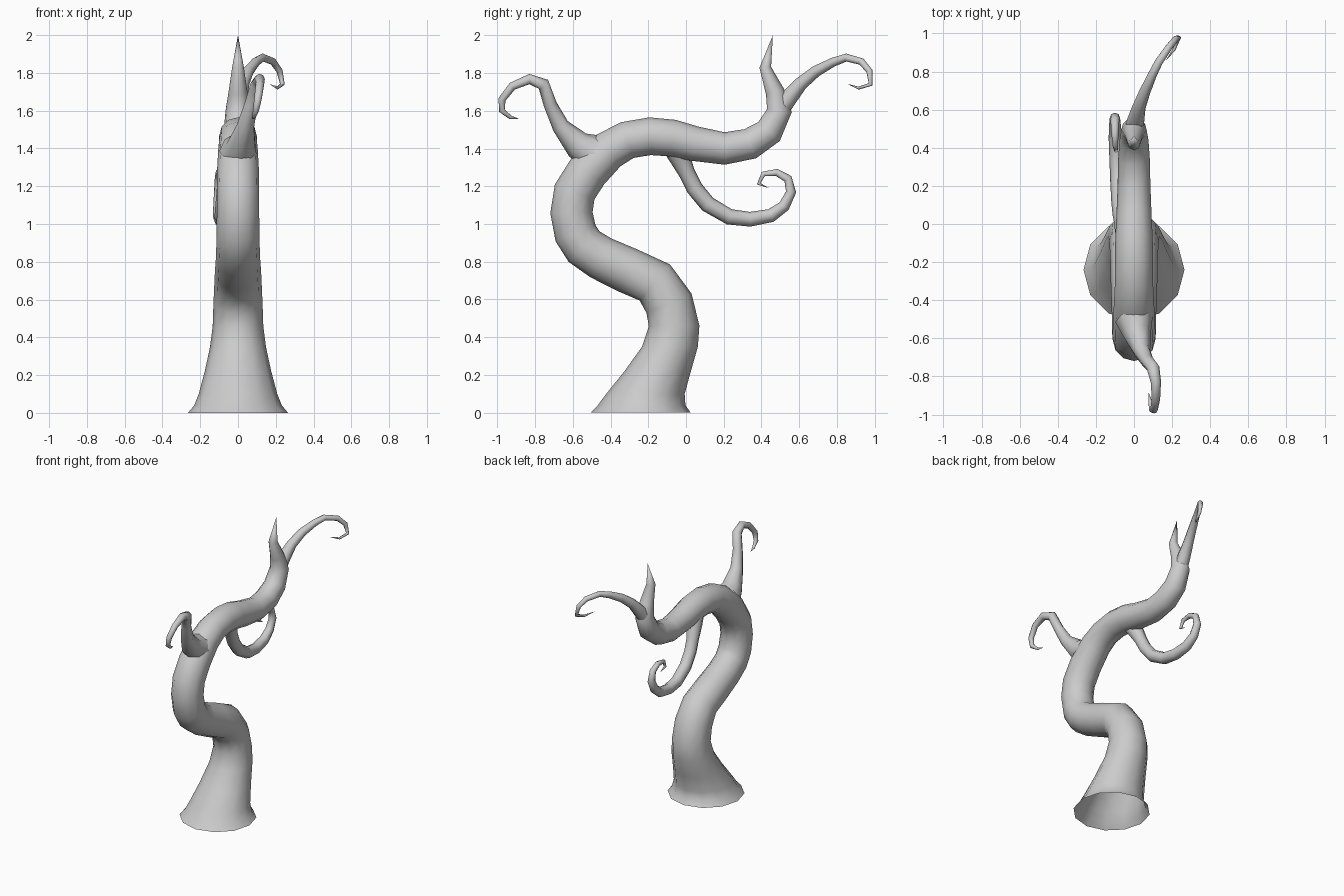
import bpy
import bmesh
import math
from mathutils import Vector

default_cube = bpy.data.objects.get("Cube")
if default_cube:
    bpy.data.objects.remove(default_cube, do_unlink=True)


def make_material(name, colour):
    material = bpy.data.materials.new(name)
    material.use_nodes = True
    material.diffuse_color = colour
    shader = material.node_tree.nodes["Principled BSDF"]
    shader.inputs["Base Color"].default_value = colour
    return material


bark_grey = make_material("bark grey", (0.6, 0.6, 0.6, 1))


def ring_direction(centres, index, flat_rings):
    """Direction a ring faces: straight up near the ground, else the bisector."""
    if index < flat_rings:
        return Vector((0, 0, 1))
    here = centres[index]
    before = centres[max(index - 1, 0)]
    after = centres[min(index + 1, len(centres) - 1)]
    return ((here - before).normalized() + (after - here).normalized()).normalized()


def tapered_tube(name, path, sides, flat_rings=0):
    """Sweep a round section along (x, y, z, radius) points, ending in a tip."""
    centres = [Vector(point[:3]) for point in path]
    bm = bmesh.new()
    rings = []
    for index, centre in enumerate(centres[:-1]):
        along = ring_direction(centres, index, flat_rings)
        side = Vector((1, 0, 0))
        side = (side - along * side.dot(along)).normalized()
        across = along.cross(side)
        radius = path[index][3]
        ring = []
        for step in range(sides):
            angle = math.tau * step / sides
            offset = side * math.cos(angle) + across * math.sin(angle)
            ring.append(bm.verts.new(centre + offset * radius))
        rings.append(ring)

    # Walls between neighbouring rings
    for lower, upper in zip(rings, rings[1:]):
        for step in range(sides):
            following = (step + 1) % sides
            bm.faces.new((lower[step], lower[following],
                          upper[following], upper[step]))

    # Pointed end
    tip = bm.verts.new(centres[-1])
    for step in range(sides):
        bm.faces.new((rings[-1][step], rings[-1][(step + 1) % sides], tip))

    for face in bm.faces:
        face.smooth = True
    mesh = bpy.data.meshes.new(name)
    bm.to_mesh(mesh)
    bm.free()
    mesh.materials.append(bark_grey)
    tube = bpy.data.objects.new(name, mesh)
    bpy.context.collection.objects.link(tube)
    return tube


# Trunk: flared open foot, S-shaped bends and a pointed top, all at x = 0
trunk_profile = [
    (-.24, 0, .265), (-.235, .04, .232), (-.215, .1, .208), (-.15, .22, .176),
    (-.085, .35, .148), (-.063, .46, .134), (-.09, .58, .13), (-.165, .69, .125),
    (-.31, .755, .122), (-.45, .82, .117), (-.54, .88, .115), (-.585, .95, .114),
    (-.607, 1.06, .112), (-.59, 1.17, .112), (-.52, 1.28, .111), (-.41, 1.39, .105),
    (-.31, 1.445, .1), (-.19, 1.465, .1), (-.07, 1.455, .098), (.05, 1.425, .092),
    (.205, 1.4, .086), (.34, 1.425, .083), (.44, 1.49, .076), (.495, 1.6, .066),
    (.472, 1.7, .05), (.42, 1.83, .031), (.46, 2, 0),
]
tapered_tube("trunk", [(0, y, z, r) for y, z, r in trunk_profile], 12, flat_rings=5)

# Front branch: wide collar, rising limb and a tip that curls down
tapered_tube("front_branch", [
    (0, -.5, 1.38, .1), (.015, -.575, 1.42, .075), (.04, -.665, 1.52, .046),
    (.07, -.72, 1.635, .035), (.1, -.755, 1.74, .034), (.115, -.83, 1.768, .027),
    (.115, -.92, 1.73, .022), (.105, -.975, 1.66, .02), (.095, -.975, 1.6, .016),
    (.085, -.93, 1.565, .01), (.075, -.88, 1.555, 0),
], 8)

# Hanging branch: drops under the arch, then spirals up at the back
tapered_tube("hanging_branch", [
    (-.03, -.06, 1.41, .065), (-.045, -.035, 1.355, .056), (-.06, .005, 1.27, .044),
    (-.068, .045, 1.19, .044), (-.075, .115, 1.105, .044), (-.083, .23, 1.038, .042),
    (-.09, .34, 1.025, .039), (-.097, .45, 1.045, .036), (-.1, .52, 1.095, .031),
    (-.1, .557, 1.17, .027), (-.1, .54, 1.24, .023), (-.1, .48, 1.273, .019),
    (-.098, .41, 1.265, .014), (-.095, .385, 1.213, .01), (-.09, .44, 1.19, 0),
], 8)

# Rear branch: leaves the upper trunk and hooks over to the left
tapered_tube("rear_branch", [
    (0, .5, 1.61, .05), (.01, .55, 1.675, .045), (.025, .61, 1.745, .036),
    (.055, .69, 1.81, .03), (.095, .78, 1.858, .024), (.13, .85, 1.882, .021),
    (.185, .93, 1.86, .019), (.22, .972, 1.81, .017), (.235, .978, 1.74, .012),
    (.21, .915, 1.72, .008), (.165, .855, 1.742, 0),
], 8)
